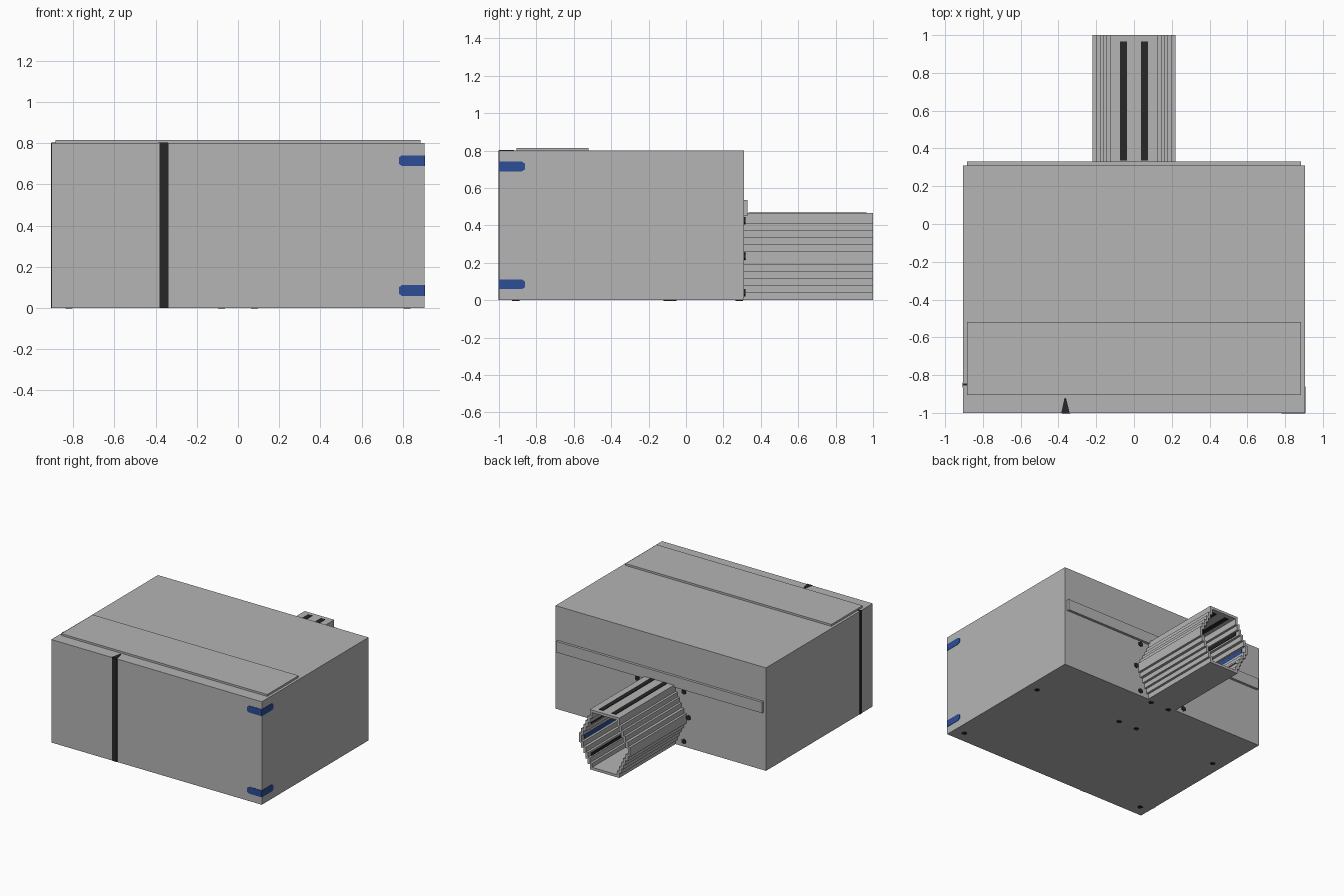
import bpy, bmesh
from math import pi
from mathutils import Matrix, Vector

old = bpy.data.objects.get("Cube")
if old:
    bpy.data.objects.remove(old)


def material(name, rgb):
    m = bpy.data.materials.new(name)
    m.use_nodes = True
    m.diffuse_color = (*rgb, 1)
    m.node_tree.nodes["Principled BSDF"].inputs["Base Color"].default_value = (*rgb, 1)
    return m


grey = material("housing grey", (0.46, 0.46, 0.465))
dark = material("dark rubber", (0.02, 0.02, 0.02))
blue = material("hinge blue", (0.025, 0.075, 0.3))


def finish(name, bm, mat):
    bmesh.ops.recalc_face_normals(bm, faces=bm.faces)
    me = bpy.data.meshes.new(name)
    bm.to_mesh(me)
    bm.free()
    me.materials.append(mat)
    ob = bpy.data.objects.new(name, me)
    bpy.context.collection.objects.link(ob)
    return ob


def box(name, lo, hi, mat):
    lo, hi = Vector(lo), Vector(hi)
    bm = bmesh.new()
    bmesh.ops.create_cube(bm, size=1)
    bmesh.ops.scale(bm, vec=hi - lo, verts=bm.verts)
    bmesh.ops.translate(bm, vec=(lo + hi) / 2, verts=bm.verts)
    return finish(name, bm, mat)


def prism(name, points, depth, mat):
    bm = bmesh.new()
    face = bm.faces.new([bm.verts.new(p) for p in points])
    out = bmesh.ops.extrude_face_region(bm, geom=[face])
    moved = [v for v in out["geom"] if isinstance(v, bmesh.types.BMVert)]
    bmesh.ops.translate(bm, vec=depth, verts=moved)
    return finish(name, bm, mat)


def screw(name, loc, axis):
    bm = bmesh.new()
    turn = Matrix.Rotation(pi / 2, 4, 'X') if axis == 'Y' else Matrix()
    bmesh.ops.create_cone(bm, cap_ends=True, segments=6, radius1=0.02, radius2=0.02,
                          depth=0.008, matrix=Matrix.Translation(loc) @ turn)
    return finish(name, bm, dark)


# Housing with raised lid panel and rear rail
W, FRONT, BACK, H = 0.905, -1.0, 0.31, 0.8
T = 0.003
box("housing", (-W, FRONT, 0), (W, BACK, H), grey)
box("lid_panel", (-0.885, -0.905, H - 0.01), (0.885, -0.52, 0.815), grey)
box("rear_rail", (-0.885, BACK - 0.01, 0.45), (0.885, 0.33, 0.535), grey)

# Dark seams on the front and right side, with their end marks
box("front_seam", (-0.38, FRONT - T, 0), (-0.337, FRONT + T, H), dark)
box("side_seam", (-W - T, -0.865, 0), (-W + T, -0.84, H), dark)
box("side_seam_mark", (-W, -0.856, H - T), (-W + 0.02, -0.844, H + T), dark)
prism("front_seam_mark", [(-0.385, FRONT, H - T), (-0.34, FRONT, H - T),
                          (-0.36, -0.92, H - T), (-0.368, -0.92, H - T)], (0, 0, 2 * T), dark)

# Blue hinge straps wrapping the front left corner, with chamfered ends
for level, z in (("lower", 0.085), ("upper", 0.715)):
    outline = [(0, -0.026), (0.11, -0.026), (0.125, -0.015),
               (0.125, 0.015), (0.11, 0.026), (0, 0.026)]
    prism(level + "_hinge_front", [(W - s, FRONT - T, z + h) for s, h in outline],
          (0, 2 * T, 0), blue)
    prism(level + "_hinge_side", [(W - T, FRONT + s * 1.12, z + h) for s, h in outline],
          (2 * T, 0, 0), blue)

# Hollow duct with stepped walls
MID, STEP, TOP, END = 0.224, 0.037, 0.465, 1.0
WIDTHS = [0.22, 0.202, 0.18, 0.162, 0.145, 0.127]


def duct_section(wall):
    def quarter(limit):
        pts = []
        for i, x in enumerate(WIDTHS):
            start = 0 if i == 0 else i * STEP - wall * 0.6
            stop = limit - wall if i == 5 else (i + 1) * STEP - wall * 0.6
            if i:
                pts.append((x - wall, start))
            pts.append((x - wall, stop))
        return pts
    right = [(x, MID - d) for x, d in reversed(quarter(MID))]
    right += [(x, MID + d) for x, d in quarter(TOP - MID)]
    return right + [(-x, z) for x, z in reversed(right)]


bm = bmesh.new()
rings = [[bm.verts.new((x, y, z)) for x, z in duct_section(wall)]
         for wall, y in ((0, BACK), (0, END), (0.02, END), (0.02, BACK))]
for a, b in zip(rings, rings[1:] + rings[:1]):
    for i in range(len(a)):
        j = (i + 1) % len(a)
        bm.faces.new((a[i], a[j], b[j], b[i]))
finish("duct", bm, grey)

# Strips on and inside the duct
for side, s in (("left", 1), ("right", -1)):
    def strip(name, x, z, w, h, mat):
        box(side + name, (s * x - w, 0.335, z - h), (s * x + w, 0.965, z + h), mat)
    strip("_duct_top_strip", 0.055, TOP, 0.018, 0.004, dark)
    strip("_duct_ceiling_strip", 0.055, TOP - 0.02, 0.018, 0.004, dark)
    strip("_duct_lower_strip", 0.141, 0.095, 0.004, 0.015, dark)
    strip("_duct_upper_strip", 0.141, 0.35, 0.004, 0.015, dark)
    strip("_duct_blue_strip", 0.199, MID, 0.004, 0.018, blue)

    # Screws under the housing and around the duct mouth
    for i, (x, y) in enumerate([(0.82, -0.91), (0.82, -0.1), (0.08, -0.07), (0.08, 0.285)]):
        screw(f"{side}_base_screw_{i}", (s * x, y, 0.001), 'Z')
    for i, (x, z) in enumerate([(0.2, 0.04), (0.24, 0.235), (0.2, 0.425)]):
        screw(f"{side}_rear_screw_{i}", (s * x, BACK + 0.003, z), 'Y')
